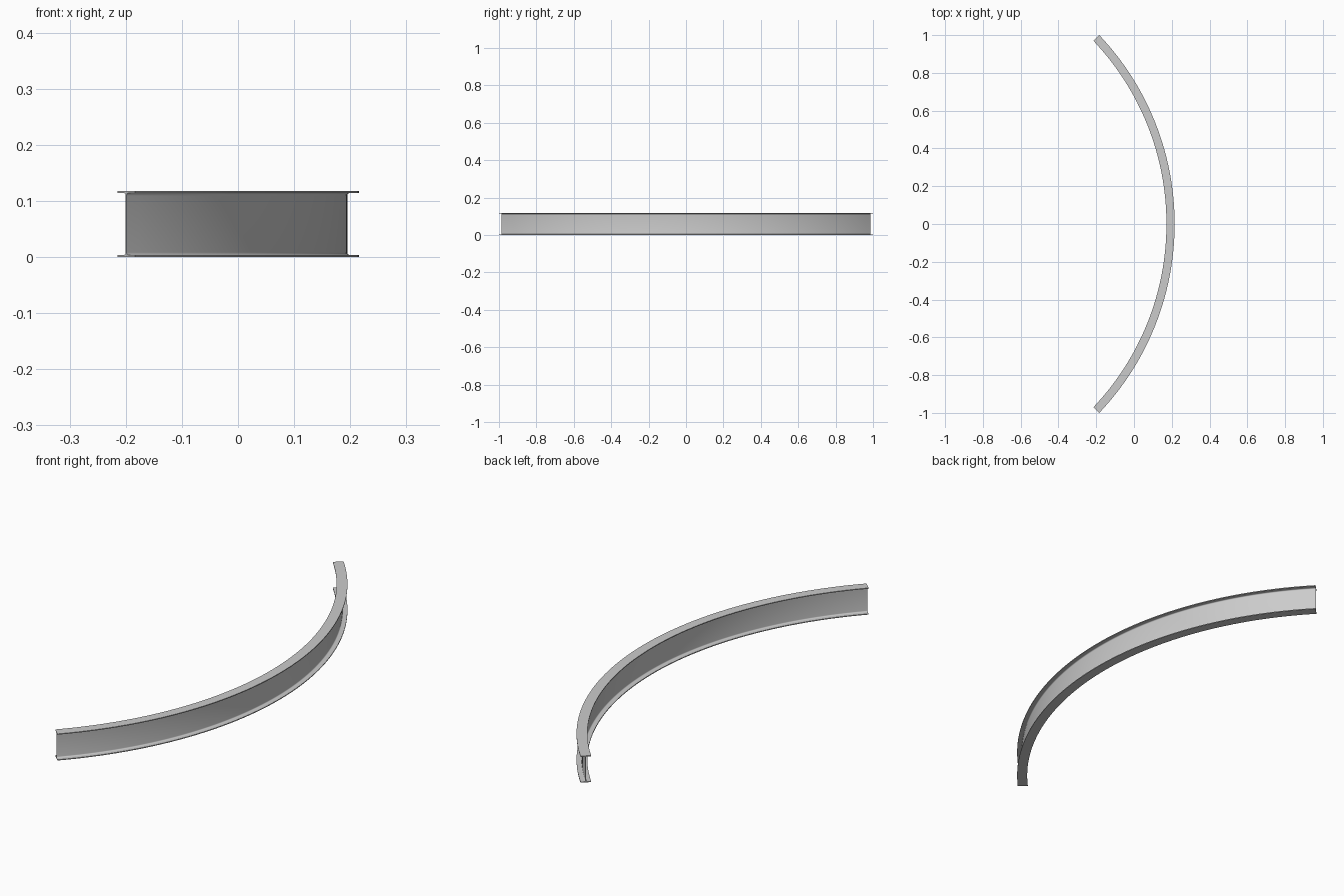
import bpy, bmesh
from math import sin, cos, pi, radians

if "Cube" in bpy.data.objects:
    bpy.data.objects.remove(bpy.data.objects["Cube"])

H, W = 0.118, 0.0433          # section height and flange width
TW, TF, FR = 0.0024, 0.0037, 0.0047   # web, flange, root fillet
HALF = radians(43.5)          # half of the arc angle
R = 1 / sin(HALF) - W / 2     # centreline radius
CX = R + W / 2 - 0.2152       # shifts the arc so it is centred in x
SEG = 64

# One quarter of the I section (radial offset, height from mid), then mirrored
quarter = [(W / 2, H / 2), (W / 2, H / 2 - TF)]
fx, fz = TW / 2 + FR, H / 2 - TF - FR
quarter += [(fx + FR * cos(pi / 2 + i * pi / 12), fz + FR * sin(pi / 2 + i * pi / 12))
            for i in range(7)]
right = quarter + [(x, -z) for x, z in reversed(quarter)]
section = right + [(-x, z) for x, z in reversed(right)]

# Sweep the section along the arc
bm = bmesh.new()
rings = []
for i in range(SEG + 1):
    a = -HALF + 2 * HALF * i / SEG
    rings.append([bm.verts.new(((R + r) * cos(a) - CX, (R + r) * sin(a), z + H / 2))
                  for r, z in section])
n = len(section)
for p, q in zip(rings, rings[1:]):
    for j in range(n):
        k = (j + 1) % n
        bm.faces.new((p[j], p[k], q[k], q[j]))

# Flat end caps
bm.faces.new(rings[0])
bm.faces.new(list(reversed(rings[-1])))
bmesh.ops.recalc_face_normals(bm, faces=bm.faces[:])
mesh = bpy.data.meshes.new("curved_i_beam")
bm.to_mesh(mesh)
bm.free()

beam = bpy.data.objects.new("curved_i_beam", mesh)
bpy.context.collection.objects.link(beam)
bpy.context.view_layer.objects.active = beam
beam.select_set(True)
bpy.ops.object.shade_smooth_by_angle(angle=radians(30))
